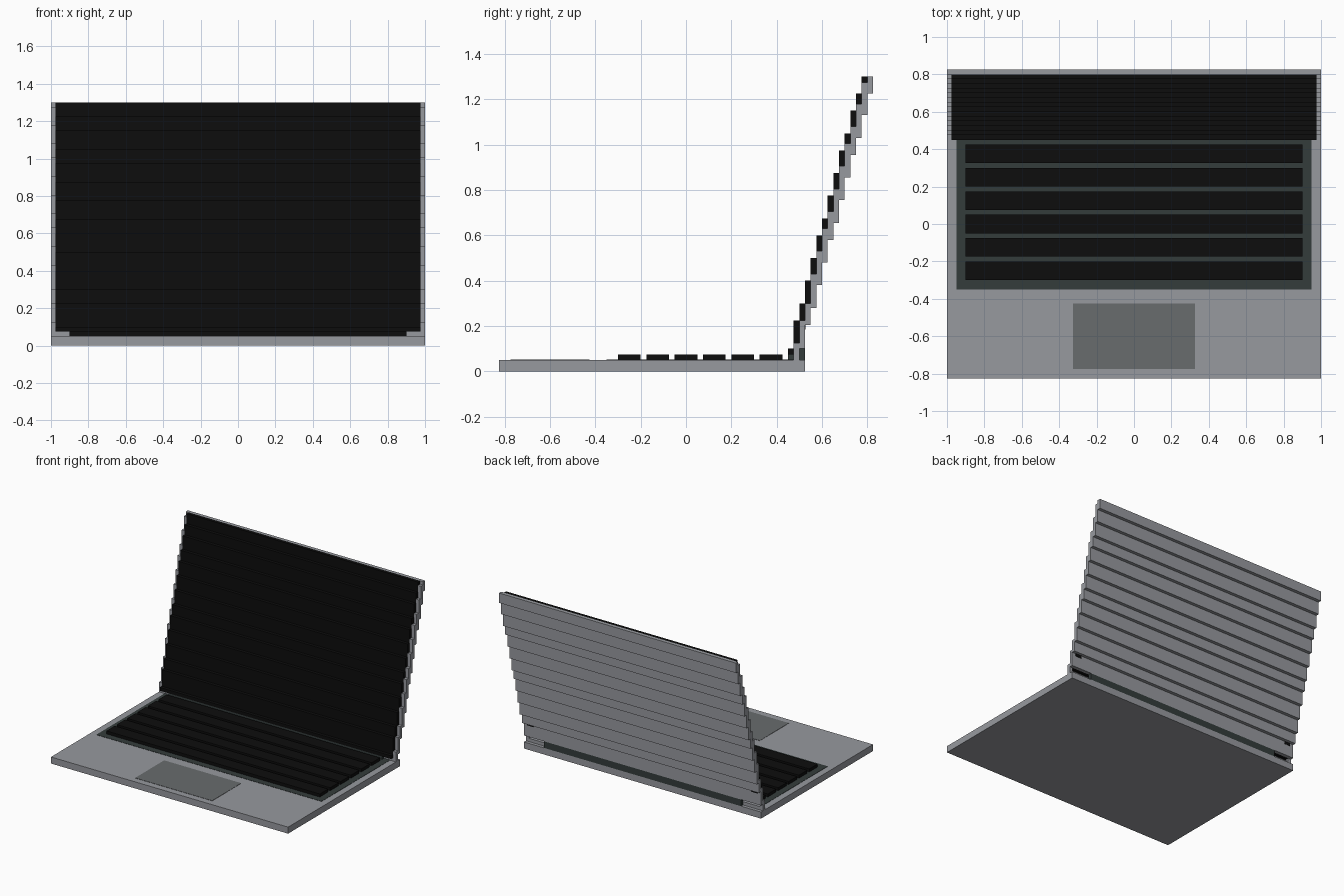
import bpy

if "Cube" in bpy.data.objects:
    bpy.data.objects.remove(bpy.data.objects["Cube"], do_unlink=True)


def material(name, color):
    m = bpy.data.materials.new(name)
    m.use_nodes = True
    m.diffuse_color = (*color, 1)
    m.node_tree.nodes["Principled BSDF"].inputs["Base Color"].default_value = (*color, 1)
    return m


silver = material("silver grey", (0.31, 0.32, 0.345))
black = material("black", (0.004, 0.004, 0.004))
dark = material("dark slate", (0.034, 0.045, 0.044))
mid = material("trackpad grey", (0.14, 0.15, 0.155))


def box(name, x, y, z, mat):
    """Box from (min, max) pairs along each axis."""
    bpy.ops.mesh.primitive_cube_add(
        size=1, location=[(a + b) / 2 for a, b in (x, y, z)])
    ob = bpy.context.object
    ob.name = name
    ob.scale = [b - a for a, b in (x, y, z)]
    bpy.ops.object.transform_apply(location=False, rotation=False, scale=True)
    ob.data.materials.append(mat)
    return ob


def pair(name, x, y, z, mat):
    """The same box on the left and right side."""
    box("left_" + name, x, y, z, mat)
    box("right_" + name, (-x[1], -x[0]), y, z, mat)


FULL, SCREEN = (-1, 1), (-0.975, 0.975)
RIM = (0.975, 1)
DECK = 0.05
STEP = 0.025

# Base with keyboard surround and trackpad
box("base", FULL, (-0.825, 0.525), (0, DECK), silver)
box("keyboard_surround", (-0.95, 0.95), (-0.35, 0.475), (DECK - 0.01, DECK + 0.002), dark)
box("trackpad", (-0.325, 0.325), (-0.775, -0.425), (DECK - 0.01, DECK + 0.002), mid)

# Key rows
for i in range(6):
    y = -0.3 + i * 0.125
    box(f"key_row_{i + 1}", (-0.9, 0.9), (y, y + 0.1), (DECK, DECK + STEP), black)

# Hinge bar and the foot of the lid
box("hinge_bar", (-0.83, 0.83), (0.5, 0.525), (DECK, 0.1), dark)
box("hinge_front", (-0.9, 0.9), (0.45, 0.475), (DECK, 0.075), dark)
box("lid_foot", FULL, (0.475, 0.5), (DECK, 0.075), silver)
pair("foot_rim", RIM, (0.475, 0.5), (0.075, 0.125), silver)

# Stepped lid: each column leans one step further back
tops = [0.1, 0.225, 0.3, 0.4, 0.5, 0.6, 0.675, 0.775, 0.875,
        0.975, 1.05, 1.15, 1.225, 1.3]
last = len(tops)
for k in range(last + 1):
    y = (0.45 + k * STEP, 0.475 + k * STEP)
    low = tops[k - 1] if k else 0.075
    # Screen strip
    if k < last:
        box(f"screen_strip_{k + 1}", SCREEN, y, (low, tops[k]), black)
    # Back panel strip behind the screen
    if k >= 2:
        drop = 0 if k == last else 0.02
        bottom = tops[k - 2] - drop if k > 2 else 0.1
        box(f"back_strip_{k - 1}", FULL, y, (bottom, low), silver)
    # Side rim beside the lower part of the screen strip
    if 3 < k < last:
        height = 0.05 if k == last - 1 else 0.03
        pair(f"rim_{k}", RIM, y, (low, low + height), silver)

# Small vents on the back of the lid
pair("vent", (0.92, 0.97), (0.52, 0.528), (0.185, 0.205), black)
